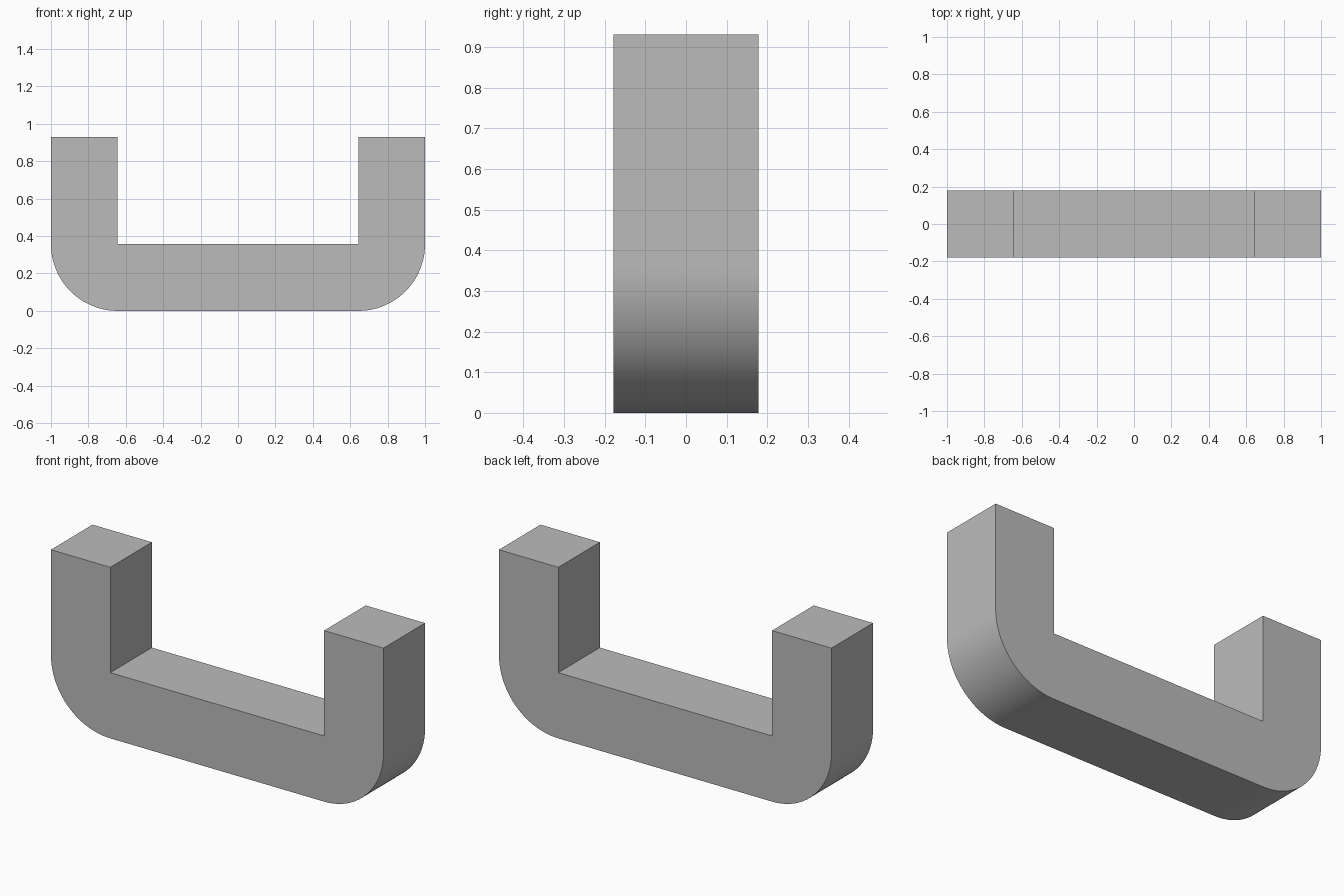
import bpy
import bmesh
from math import sin, cos, pi

cube = bpy.data.objects.get("Cube")
if cube:
    bpy.data.objects.remove(cube, do_unlink=True)

HALF_WIDTH = 1.0
THICK = 0.357       # bar thickness, depth and outer bend radius
HEIGHT = 0.93
BEND_STEPS = 32

grey = bpy.data.materials.new("plain grey")
grey.use_nodes = True
colour = (0.5, 0.5, 0.5, 1)
grey.diffuse_color = colour
grey.node_tree.nodes["Principled BSDF"].inputs["Base Color"].default_value = colour

# Right half of the U profile: inner corner, arm top, then the rounded outer bend
inner = HALF_WIDTH - THICK
half = [(inner, THICK), (inner, HEIGHT), (HALF_WIDTH, HEIGHT)]
for i in range(BEND_STEPS + 1):
    a = pi / 2 * i / BEND_STEPS
    half.append((inner + THICK * cos(a), THICK - THICK * sin(a)))

# Mirror the profile and extrude it through the depth
profile = half + [(-x, z) for x, z in reversed(half)]
bm = bmesh.new()
face = bm.faces.new([bm.verts.new((x, -THICK / 2, z)) for x, z in profile])
extruded = bmesh.ops.extrude_face_region(bm, geom=[face], use_keep_orig=True)
back = [v for v in extruded["geom"] if isinstance(v, bmesh.types.BMVert)]
bmesh.ops.translate(bm, verts=back, vec=(0, THICK, 0))
bmesh.ops.recalc_face_normals(bm, faces=bm.faces)

mesh = bpy.data.meshes.new("u_handle")
bm.to_mesh(mesh)
bm.free()
mesh.materials.append(grey)
handle = bpy.data.objects.new("u_handle", mesh)
bpy.context.collection.objects.link(handle)

# Smooth bends with crisp edges
bpy.ops.object.select_all(action="DESELECT")
handle.select_set(True)
bpy.context.view_layer.objects.active = handle
bpy.ops.object.shade_smooth_by_angle(angle=pi / 6)
